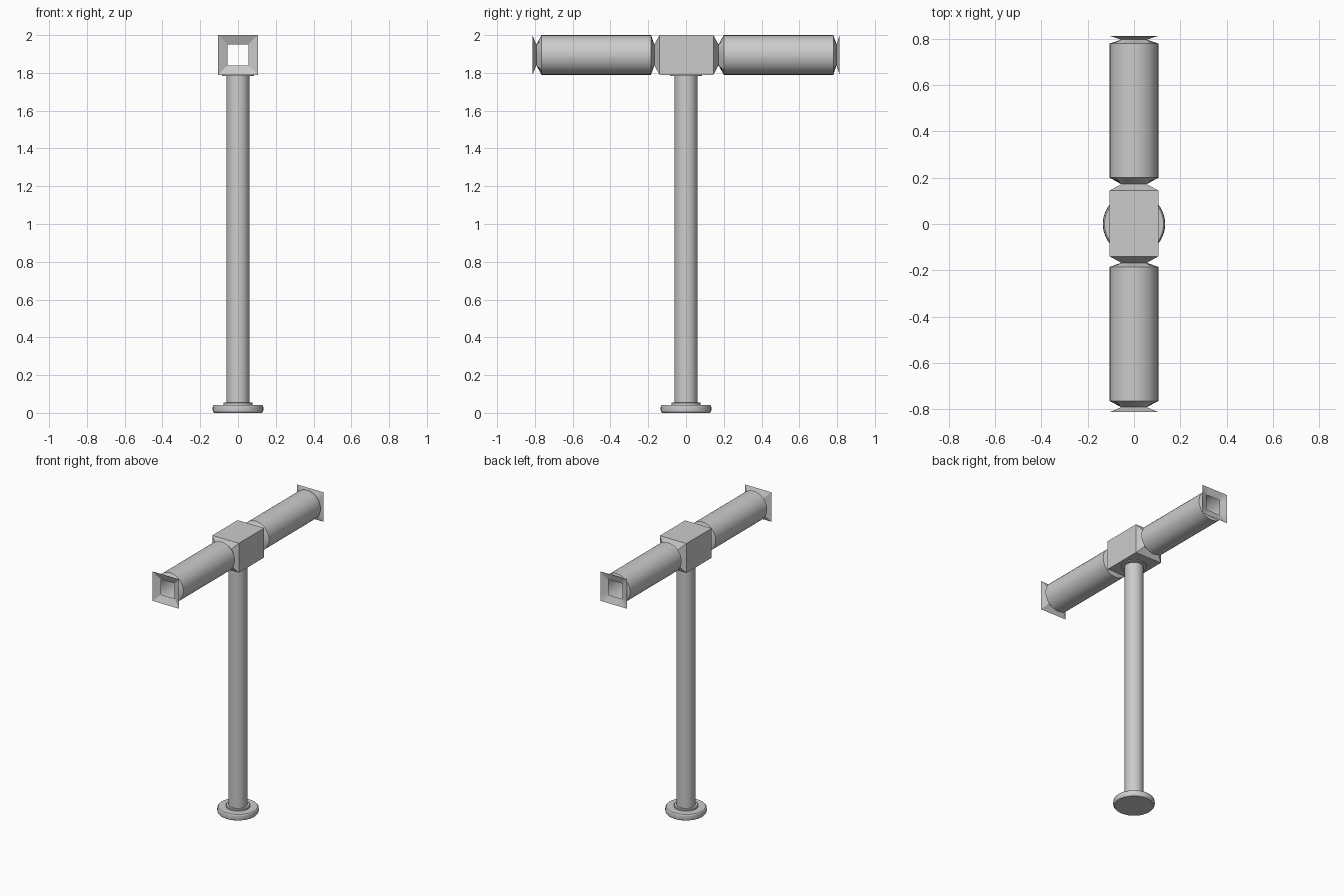
import bpy
import math

if "Cube" in bpy.data.objects:
    bpy.data.objects.remove(bpy.data.objects["Cube"])

SIDES = 32


def loft(name, rings, cap=False):
    """Skin a list of equal-length point rings."""
    n = len(rings[0])
    verts = [p for r in rings for p in r]
    faces = []
    for k in range(len(rings) - 1):
        a, b = k * n, (k + 1) * n
        for i in range(n):
            j = (i + 1) % n
            faces.append((a + i, a + j, b + j, b + i))
    if cap:
        faces.append(tuple(reversed(range(n))))
        faces.append(tuple(range(len(verts) - n, len(verts))))
    mesh = bpy.data.meshes.new(name)
    mesh.from_pydata(verts, [], faces)
    mesh.update()
    ob = bpy.data.objects.new(name, mesh)
    bpy.context.collection.objects.link(ob)
    bpy.ops.object.select_all(action='DESELECT')
    ob.select_set(True)
    bpy.context.view_layer.objects.active = ob
    bpy.ops.object.shade_smooth_by_angle(angle=math.radians(30))
    return ob


def bar_ring(y, half, square, zc=1.895):
    """Square or round section of the cross bar at a given y."""
    pts = []
    for i in range(SIDES):
        t = 2 * math.pi * i / SIDES
        c, s = math.cos(t), math.sin(t)
        r = half / max(abs(c), abs(s)) if square else half
        pts.append((r * s, y, zc + r * c))
    return pts


def lathe(name, profile):
    rings = [[(r * math.cos(2 * math.pi * i / SIDES), r * math.sin(2 * math.pi * i / SIDES), z)
              for i in range(SIDES)] for r, z in profile]
    return loft(name, rings, cap=True)


W, NECK = 0.105, 0.055

# Flared square end plates
for label, outer, inner in (("front", -0.813, -0.792), ("back", 0.813, 0.797)):
    rings = [bar_ring(outer, W, True), bar_ring(inner, NECK, True)]
    loft(label + "_end_plate", rings if label == "front" else rings[::-1])

# Round arms pinching down to square necks
for label, ys in (("front", (-0.792, -0.765, -0.185, -0.168)),
                  ("back", (0.172, 0.2, 0.78, 0.797))):
    loft(label + "_arm", [bar_ring(ys[0], NECK, True), bar_ring(ys[1], W, False),
                          bar_ring(ys[2], W, False), bar_ring(ys[3], NECK, True)])

# Square centre block with tapered ends
loft("centre_block", [bar_ring(-0.168, NECK, True), bar_ring(-0.14, W, True),
                      bar_ring(0.145, W, True), bar_ring(0.172, NECK, True)])

# Post, collars and round foot
lathe("post", [(0.061, 0.04), (0.061, 1.795)])
lathe("top_collar", [(0.085, 1.784), (0.085, 1.795)])
lathe("foot_collar", [(0.078, 0.04), (0.078, 0.052), (0.074, 0.055)])
lathe("foot", [(0.127, 0.0), (0.133, 0.007), (0.135, 0.02), (0.133, 0.037), (0.128, 0.043)])
